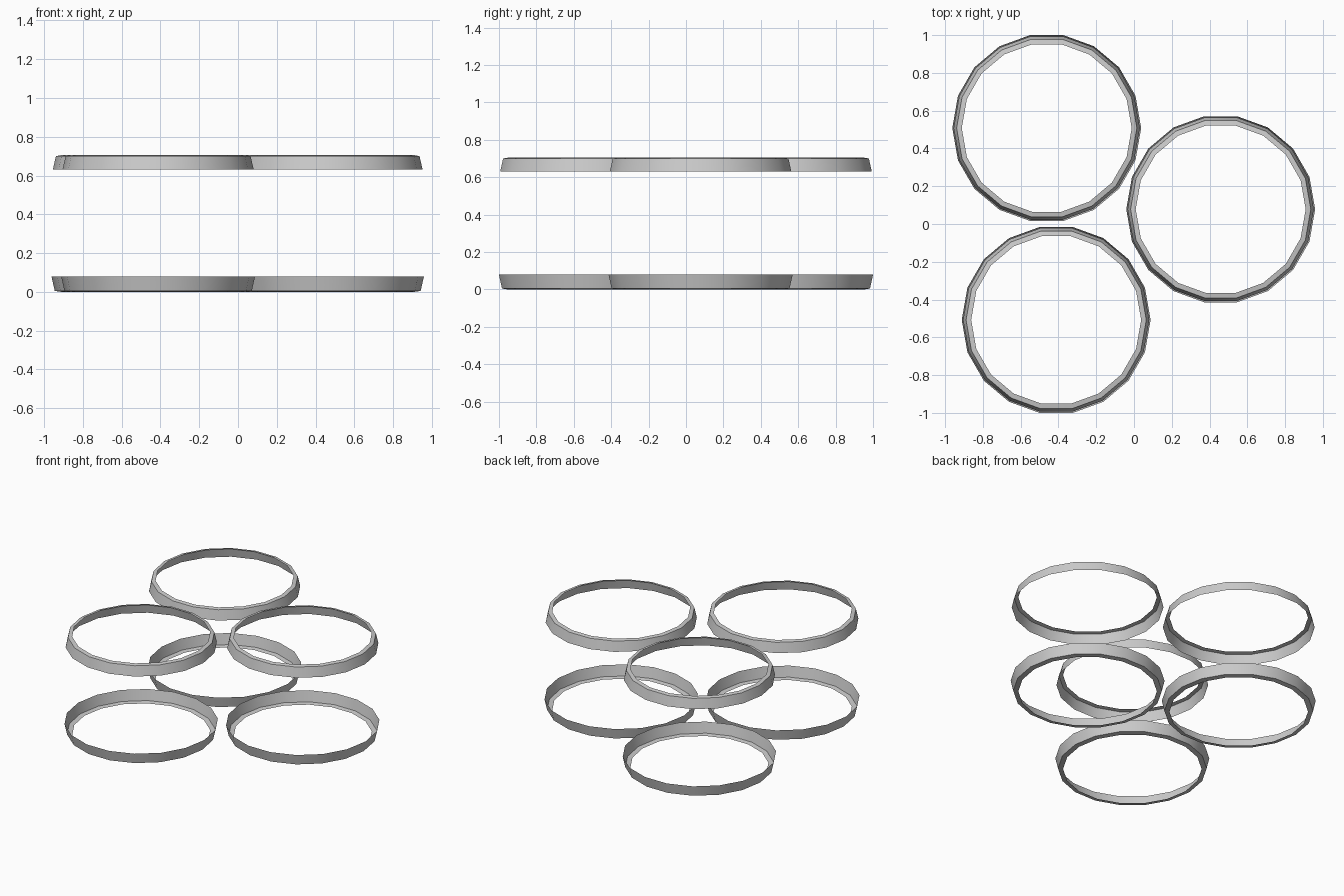
import bpy
import math

cube = bpy.data.objects.get("Cube")
if cube:
    bpy.data.objects.remove(cube, do_unlink=True)

SIDES = 18

grey = bpy.data.materials.new("light_grey")
grey.use_nodes = True
colour = (0.6, 0.6, 0.6, 1.0)
grey.diffuse_color = colour
grey.node_tree.nodes["Principled BSDF"].inputs["Base Color"].default_value = colour


def ring(name, centre, profile):
    """Sweep an open (radius, height) profile into a thin faceted ring."""
    verts, faces = [], []
    n = len(profile)
    for i in range(SIDES):
        a = 2 * math.pi * i / SIDES
        for r, z in profile:
            verts.append((r * math.cos(a), r * math.sin(a), z))
    for i in range(SIDES):
        k = (i + 1) % SIDES
        for j in range(n - 1):
            faces.append((i * n + j, k * n + j, k * n + j + 1, i * n + j + 1))
    mesh = bpy.data.meshes.new(name)
    mesh.from_pydata(verts, [], faces)
    mesh.materials.append(grey)
    obj = bpy.data.objects.new(name, mesh)
    obj.location = (centre[0], centre[1], 0)
    bpy.context.collection.objects.link(obj)
    bpy.ops.object.select_all(action='DESELECT')
    obj.select_set(True)
    bpy.context.view_layer.objects.active = obj
    bpy.ops.object.shade_smooth_by_angle(angle=math.radians(30))
    return obj


# Tapered wall with an inward lip: lip below on lower rings, above on upper rings
lower_profile = [(0.45, 0.0), (0.483, 0.005), (0.50, 0.08)]
upper_profile = [(0.493, 0.63), (0.477, 0.70), (0.45, 0.705)]

centres = {
    "back_right": (-0.462, 0.508),
    "left": (0.459, 0.078),
    "front_right": (-0.412, -0.508),
}

for place, centre in centres.items():
    ring("lower_ring_" + place, centre, lower_profile)
    ring("upper_ring_" + place, centre, upper_profile)
